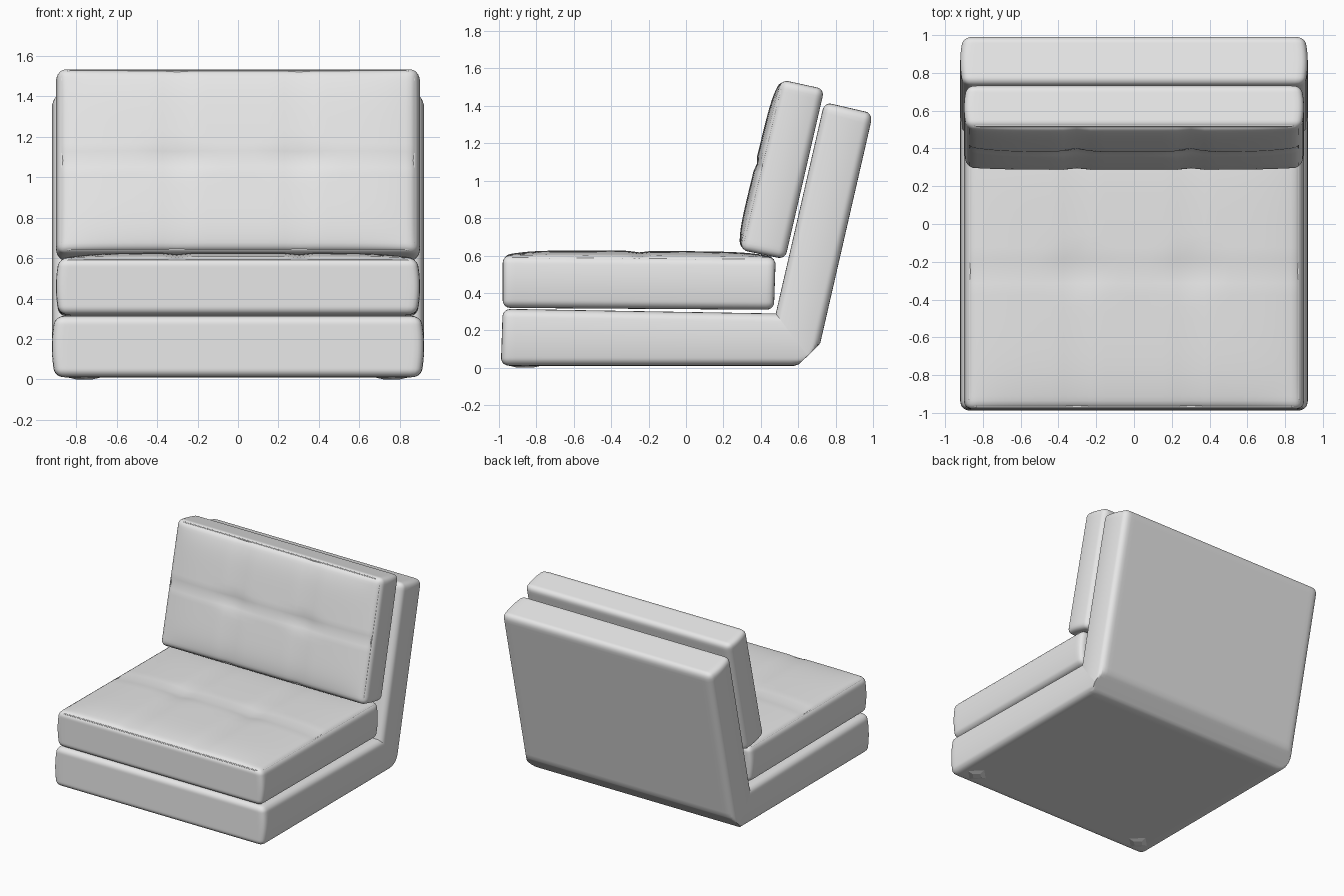
import bpy, bmesh, math
from mathutils import Vector

cube = bpy.data.objects.get("Cube")
if cube:
    bpy.data.objects.remove(cube, do_unlink=True)

# Single upholstery colour
fabric = bpy.data.materials.new("grey fabric")
fabric.use_nodes = True
GREY = (0.8, 0.8, 0.8, 1)
fabric.diffuse_color = GREY
fabric.node_tree.nodes["Principled BSDF"].inputs["Base Color"].default_value = GREY

SEGMENTS = 36
SEAM = 4 / 18          # seam position on the even grid
CHAMFER = Vector((0.69, -0.72))   # cuts off the lower rear hinge corner


def add_object(name, data):
    obj = bpy.data.objects.new(name, data)
    bpy.context.scene.collection.objects.link(obj)
    data.materials.append(fabric)
    return obj


def place(quad, size, p):
    """Map a point of a straight box onto the side profile given by four corners."""
    s, t = (p.y / size.y + 1) / 2, (p.z / size.z + 1) / 2
    low = quad[0].lerp(quad[3], s)
    high = quad[1].lerp(quad[2], s)
    yz = low + (high - low) * t
    over = yz.dot(CHAMFER) - 0.403
    if over > 0:
        yz -= CHAMFER * over
    return Vector((p.x, yz.x, yz.y))


def profile(half_width, corners):
    """Corners run free-low, free-high, hinge-high, hinge-low as (y, z)."""
    quad = [Vector(c) for c in corners]
    length = ((quad[3] - quad[0]).length + (quad[2] - quad[1]).length) / 4
    height = ((quad[1] - quad[0]).length + (quad[2] - quad[3]).length) / 4
    return quad, Vector((half_width, length, height))


def tuft(a, b):
    """Puffed top with stitched grooves and pinched crossings."""
    u, v = math.sin(a * math.pi / 2), math.sin(b * math.pi / 2)
    h = 0.03 * (1 - u ** 6) * (1 - v ** 6)
    if abs(abs(a) - SEAM) < 0.01 or abs(b) < 0.01:
        h -= 0.008
    gap = math.hypot(abs(u) - math.sin(SEAM * math.pi / 2), v)
    return h - 0.016 * math.exp(-(gap / 0.12) ** 2)


def cushion(name, half_width, corners, radius, hinged=False, tufted=False):
    quad, size = profile(half_width, corners)
    bm = bmesh.new()
    bmesh.ops.create_cube(bm, size=2)
    bmesh.ops.subdivide_edges(bm, edges=bm.edges[:], cuts=SEGMENTS - 1, use_grid_fill=True)
    for v in bm.verts:
        a, b, c = v.co
        # Crowd the grid toward the edges, then round them
        p = Vector([math.sin(k * math.pi / 2) * s for k, s in zip((a, b, c), size)])
        core = Vector([max(radius - s, min(s - radius, k)) for k, s in zip(p, size)])
        if hinged and p.y > 0:
            core.y = p.y
        out = p - core
        if out.length > 1e-6:
            p = core + out.normalized() * radius
        p.x *= 1 - 0.018 * (p.z / size.z) ** 2
        if tufted and c > 0.999:
            p.z += tuft(a, b)
        v.co = place(quad, size, p)
    bmesh.ops.recalc_face_normals(bm, faces=bm.faces[:])
    mesh = bpy.data.meshes.new(name)
    bm.to_mesh(mesh)
    bm.free()
    obj = add_object(name, mesh)
    bpy.ops.object.select_all(action="DESELECT")
    obj.select_set(True)
    bpy.context.view_layer.objects.active = obj
    bpy.ops.object.shade_smooth_by_angle(angle=math.radians(40))


def piping(name, half_width, corners, radius):
    """Thin cord following the edge of the tufted face."""
    quad, size = profile(half_width, corners)
    inset = radius * 0.35
    points = []
    for i, (sx, sy) in enumerate(((1, 1), (-1, 1), (-1, -1), (1, -1))):
        for k in range(5):
            ang = (i + k / 4) * math.pi / 2
            x = sx * (size.x * 0.983 - inset - radius) + radius * math.cos(ang)
            y = sy * (size.y - inset - radius) + radius * math.sin(ang)
            points.append(place(quad, size, Vector((x, y, size.z - inset))))
    curve = bpy.data.curves.new(name, "CURVE")
    curve.dimensions = "3D"
    curve.bevel_depth = 0.006
    curve.bevel_resolution = 2
    spline = curve.splines.new("POLY")
    spline.points.add(len(points) - 1)
    for sp, p in zip(spline.points, points):
        sp.co = (*p, 1)
    spline.use_cyclic_u = True
    add_object(name, curve)


# Folding outer slabs, meeting at a mitred hinge
cushion("base_slab", 0.92, [(-0.99, 0.01), (-0.98, 0.315), (0.48, 0.29), (0.69, 0.01)],
        0.045, hinged=True)
cushion("back_slab", 0.92, [(1.0, 1.36), (0.74, 1.42), (0.48, 0.29), (0.69, 0.01)],
        0.045, hinged=True)

# Tufted inner cushions with edge cord
seat = [(-0.98, 0.32), (-0.98, 0.6), (0.48, 0.59), (0.47, 0.31)]
backrest = [(0.74, 1.49), (0.51, 1.54), (0.29, 0.63), (0.53, 0.58)]
for part, corners in (("seat", seat), ("backrest", backrest)):
    cushion(part + "_cushion", 0.9, corners, 0.04, tufted=True)
    piping(part + "_piping", 0.9, corners, 0.04)

# Shallow corner tabs under the front edge
for side, label in ((1, "left"), (-1, "right")):
    bm = bmesh.new()
    bmesh.ops.create_cone(bm, cap_ends=True, segments=4, radius1=0.04, radius2=0.1, depth=0.014)
    bmesh.ops.translate(bm, verts=bm.verts[:], vec=(side * 0.76, -0.86, 0.007))
    mesh = bpy.data.meshes.new(label + "_corner_tab")
    bm.to_mesh(mesh)
    bm.free()
    add_object(label + "_corner_tab", mesh)
